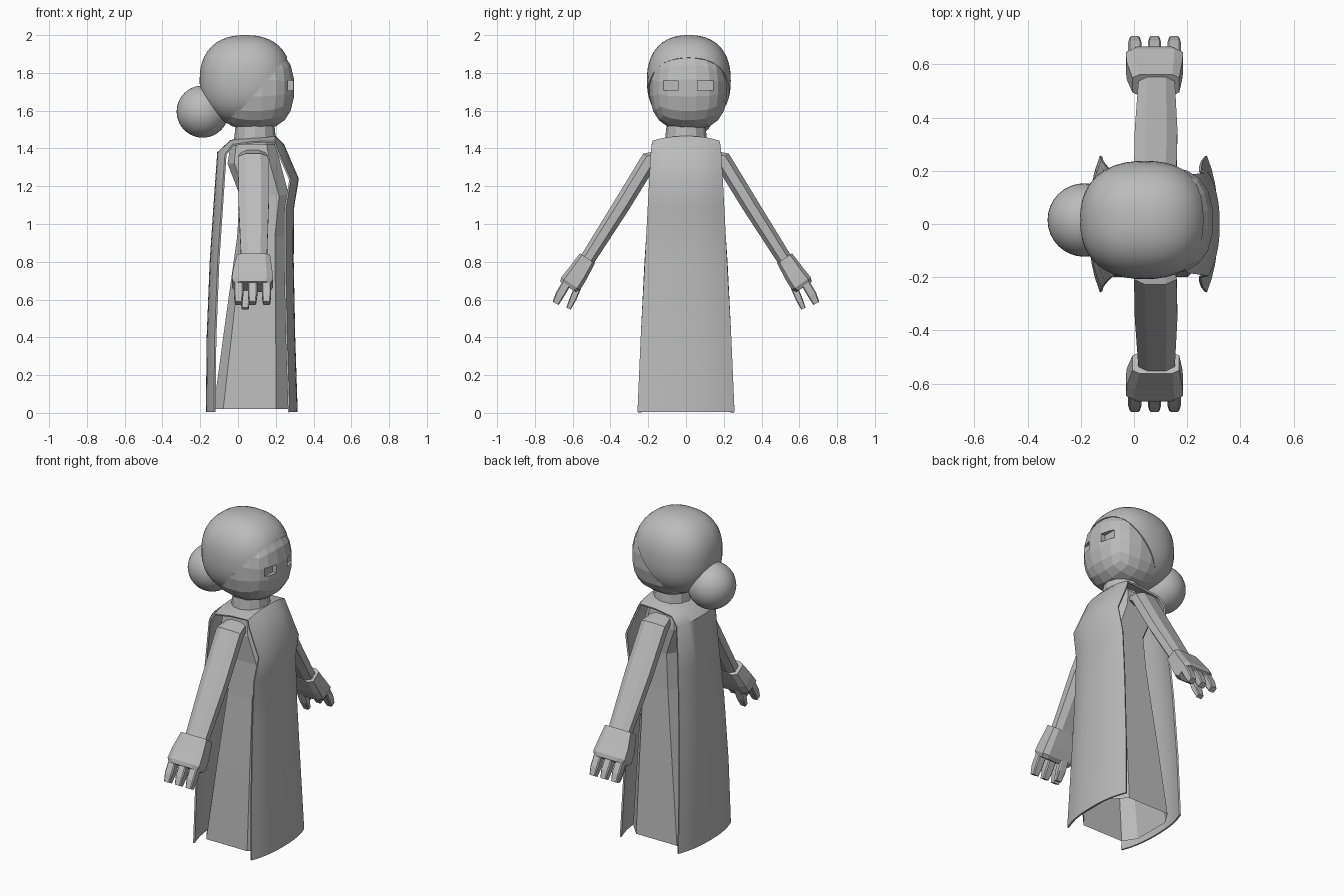
import bpy, bmesh, math
from mathutils import Vector

if "Cube" in bpy.data.objects:
    bpy.data.objects.remove(bpy.data.objects["Cube"], do_unlink=True)

grey = bpy.data.materials.new("plain grey")
grey.use_nodes = True
COLOUR = (0.5, 0.5, 0.5, 1)
grey.diffuse_color = COLOUR
grey.node_tree.nodes["Principled BSDF"].inputs["Base Color"].default_value = COLOUR


def finish(name, bm, thickness=0, smooth=False):
    bmesh.ops.recalc_face_normals(bm, faces=bm.faces)
    mesh = bpy.data.meshes.new(name)
    bm.to_mesh(mesh)
    bm.free()
    mesh.materials.append(grey)
    obj = bpy.data.objects.new(name, mesh)
    bpy.context.collection.objects.link(obj)
    bpy.ops.object.select_all(action='DESELECT')
    obj.select_set(True)
    bpy.context.view_layer.objects.active = obj
    if thickness:
        mod = obj.modifiers.new("thickness", 'SOLIDIFY')
        mod.thickness = thickness
        bpy.ops.object.modifier_apply(modifier=mod.name)
    if smooth:
        bpy.ops.object.shade_smooth_by_angle(angle=math.radians(40))
    return obj


def loft(bm, rings, closed=True, caps=(True, True)):
    rows = [[bm.verts.new(p) for p in ring] for ring in rings]
    n = len(rows[0])
    for a, b in zip(rows, rows[1:]):
        for i in range(n if closed else n - 1):
            j = (i + 1) % n
            bm.faces.new((a[i], a[j], b[j], b[i]))
    for row, cap in zip((rows[0], rows[-1]), caps):
        if cap:
            bm.faces.new(row)


def round_out(bm, centre, radii, power):
    """Push vertices onto a squarish ellipsoid."""
    for v in bm.verts:
        size = sum(abs(c) ** power for c in v.co) ** (1 / power)
        v.co = Vector(c + p / size * r for c, p, r in zip(centre, v.co, radii))


def limb(name, stations, side, bevel=0.5):
    """Chamfered bar through (x, y, z, half width, half depth) stations."""
    a, b = Vector(stations[0][:3]), Vector(stations[-1][:3])
    depth = (b - a).cross(Vector((1, 0, 0))).normalized()
    k = bevel
    shape = [(1, k), (k, 1), (-k, 1), (-1, k), (-1, -k), (-k, -1), (k, -1), (1, -k)]
    rings = []
    for x, y, z, hw, hd in stations:
        ring = [Vector((x + u * hw, y, z)) + depth * v * hd for u, v in shape]
        rings.append([(p.x, p.y * side, p.z) for p in ring])
    bm = bmesh.new()
    loft(bm, rings)
    return finish(name, bm)


# Faceted head with two recessed eyes
bm = bmesh.new()
bmesh.ops.create_cube(bm, size=2)
bmesh.ops.subdivide_edges(bm, edges=bm.edges, cuts=4, use_grid_fill=True)
round_out(bm, (0.085, 0.013, 1.72), (0.215, 0.208, 0.225), 2.5)
head = finish("head", bm)
bm = bmesh.new()
for y in (-0.092, 0.112):
    made = bmesh.ops.create_cube(bm, size=1)["verts"]
    bmesh.ops.scale(bm, vec=(0.09, 0.1, 0.052), verts=made)
    bmesh.ops.translate(bm, vec=(0.31, y, 1.733), verts=made)
cutter = finish("eye_cutter", bm)
cut = head.modifiers.new("eyes", 'BOOLEAN')
cut.object = cutter
cut.solver = 'EXACT'
bpy.context.view_layer.objects.active = head
bpy.ops.object.modifier_apply(modifier=cut.name)
bpy.data.objects.remove(cutter, do_unlink=True)

# Hair cap cut on a slant, and bun
bm = bmesh.new()
bmesh.ops.create_uvsphere(bm, u_segments=40, v_segments=24, radius=1)
round_out(bm, (0.04, 0.015, 1.76), (0.243, 0.222, 0.24), 2.35)
bmesh.ops.bisect_plane(bm, geom=bm.verts[:] + bm.edges[:] + bm.faces[:],
                       plane_co=(0.1, 0, 1.7), plane_no=(0.37, 0, -0.33), clear_outer=True)
finish("hair_cap", bm, 0.015, True)
bm = bmesh.new()
bmesh.ops.create_uvsphere(bm, u_segments=32, v_segments=20, radius=0.138)
bmesh.ops.translate(bm, vec=(-0.187, 0.015, 1.595), verts=bm.verts)
finish("hair_bun", bm, smooth=True)

# Neck
bm = bmesh.new()
bmesh.ops.create_cone(bm, cap_ends=True, segments=12, radius1=0.115, radius2=0.1, depth=0.14)
bmesh.ops.translate(bm, vec=(0.09, 0, 1.48), verts=bm.verts)
finish("neck", bm)

# Dress: chamfered box section, open at the hem
SECTION = [(1, 0.55), (0.6, 1), (-0.75, 1), (-1, 0.6), (-1, -0.6), (-0.75, -1), (0.6, -1), (1, -0.55)]
LEVELS = [(0.02, -0.13, 0.285, 0.2), (0.5, -0.065, 0.265, 0.17), (0.93, -0.005, 0.245, 0.14),
          (1.15, 0.01, 0.27, 0.13), (1.32, -0.055, 0.225, 0.145), (1.42, -0.04, 0.2, 0.13)]
bm = bmesh.new()
loft(bm, [[((lo + hi) / 2 + u * (hi - lo) / 2, v * w, z) for u, v in SECTION]
          for z, lo, hi, w in LEVELS], caps=(False, True))
finish("dress", bm)

# Long tabard over the shoulders: back hem, up, over, down to the front hem
PATH = [(-0.17, 0.005, 0.257), (-0.166, 0.4, 0.24), (-0.15, 0.8, 0.22), (-0.13, 1.1, 0.2),
        (-0.11, 1.38, 0.188), (-0.04, 1.445, 0.182), (0.08, 1.462, 0.178), (0.2, 1.465, 0.178),
        (0.245, 1.42, 0.185), (0.322, 1.24, 0.195), (0.296, 1.08, 0.203), (0.295, 0.8, 0.218),
        (0.303, 0.4, 0.24), (0.316, 0.005, 0.257)]
rows = []
for i, (x, z, w) in enumerate(PATH):
    before, after = PATH[max(i - 1, 0)], PATH[min(i + 1, len(PATH) - 1)]
    along = Vector((after[0] - before[0], after[1] - before[1])).normalized()
    dip = 0.025 if 4 < i < 8 else 0.042
    row = []
    for s in range(-5, 6):
        t = s / 5
        drop = dip * abs(t) ** 2.5
        row.append((x + along.y * drop, t * w, max(z - along.x * drop, 0)))
    rows.append(row)
bm = bmesh.new()
loft(bm, rows, closed=False, caps=(False, False))
finish("tabard", bm, 0.01, True)

# Arms, hands, fingers and thumbs
for prefix, side in (("front", -1), ("back", 1)):
    limb(prefix + "_arm", [(0.08, 0.1, 1.375, 0.06, 0.03), (0.08, 0.19, 1.345, 0.08, 0.046),
                           (0.083, 0.34, 1.1, 0.08, 0.045), (0.085, 0.53, 0.8, 0.068, 0.04)], side)
    limb(prefix + "_hand", [(0.082, 0.522, 0.818, 0.088, 0.048), (0.077, 0.575, 0.735, 0.104, 0.056),
                            (0.077, 0.61, 0.685, 0.108, 0.06), (0.077, 0.625, 0.667, 0.095, 0.05)], side, 0.7)
    for n in range(3):
        x = 0.003 + n * 0.074
        limb(f"{prefix}_finger_{n + 1}", [(x, 0.63, 0.69, 0.025, 0.024), (x, 0.668, 0.625, 0.025, 0.024),
                                          (x, 0.69, 0.58, 0.019, 0.018)], side, 0.75)
    limb(prefix + "_thumb", [(0.038, 0.57, 0.67, 0.026, 0.018), (0.038, 0.598, 0.605, 0.026, 0.018),
                             (0.038, 0.622, 0.552, 0.018, 0.013)], side, 0.75)
